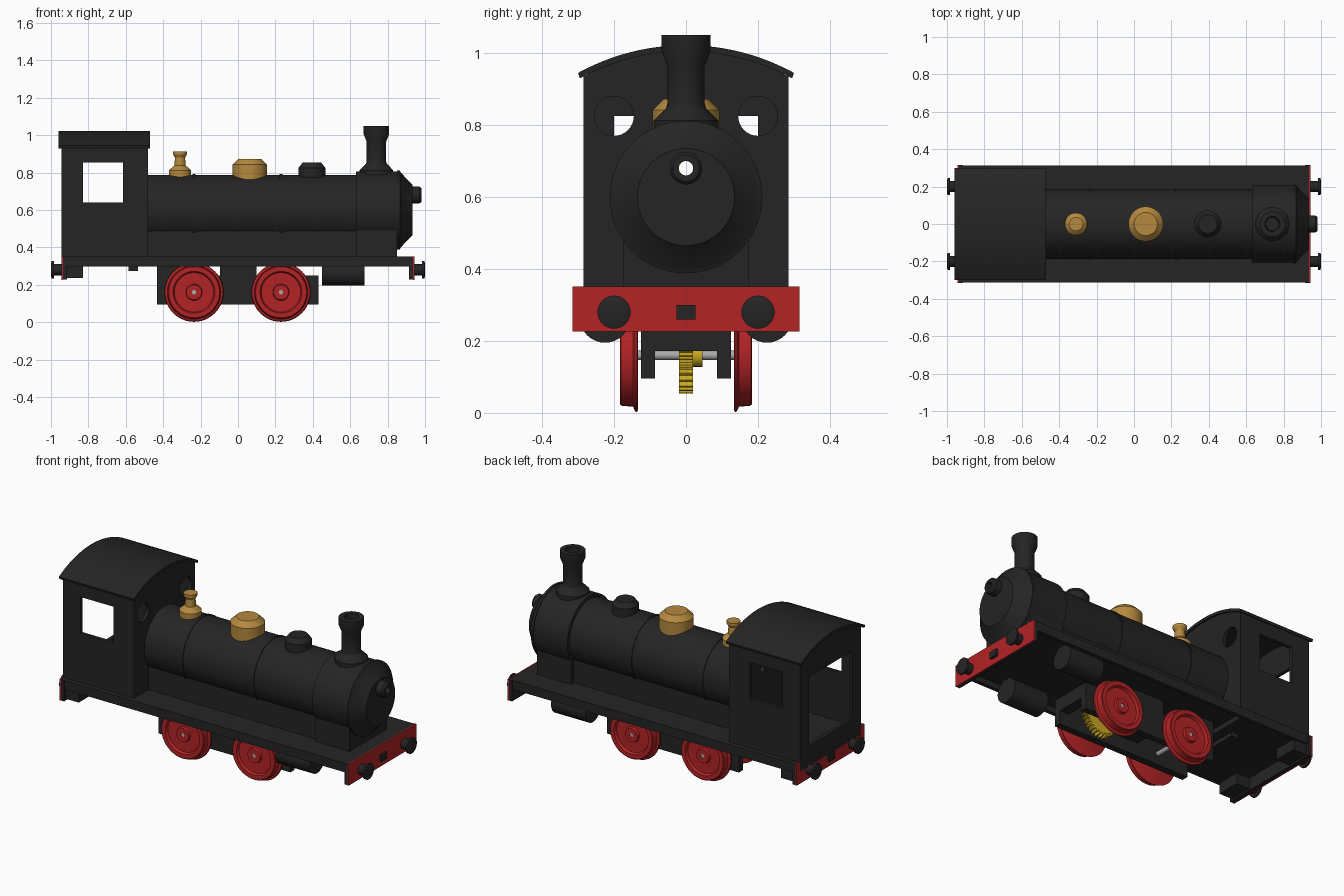
import bpy, bmesh, math
from mathutils import Vector

if "Cube" in bpy.data.objects:
    bpy.data.objects.remove(bpy.data.objects["Cube"], do_unlink=True)


def material(name, colour):
    m = bpy.data.materials.new(name)
    m.use_nodes = True
    m.diffuse_color = (*colour, 1)
    bsdf = next(n for n in m.node_tree.nodes if n.type == "BSDF_PRINCIPLED")
    bsdf.inputs["Base Color"].default_value = (*colour, 1)
    return m


BLACK = material("soft_black", (0.018, 0.018, 0.018))
RED = material("signal_red", (0.45, 0.017, 0.019))
BRASS = material("brass", (0.46, 0.25, 0.05))
YELLOW = material("gear_yellow", (0.6, 0.4, 0.015))
STEEL = material("steel_grey", (0.4, 0.4, 0.4))
parts = []


def finish(name, bm, mat):
    bmesh.ops.remove_doubles(bm, verts=bm.verts, dist=1e-5)
    bmesh.ops.recalc_face_normals(bm, faces=bm.faces)
    mesh = bpy.data.meshes.new(name)
    bm.to_mesh(mesh)
    bm.free()
    if mat:
        mesh.materials.append(mat)
    ob = bpy.data.objects.new(name, mesh)
    bpy.context.collection.objects.link(ob)
    if mat:
        parts.append(ob)
    return ob


def place(axis, a, b, h):
    """Point at (a, b) in the plane across an axis, h along it."""
    return {"x": Vector((h, a, b)), "y": Vector((a, h, b)), "z": Vector((a, b, h))}[axis]


def prism(name, outline, lo, hi, axis, mat):
    bm = bmesh.new()
    low = [bm.verts.new(place(axis, a, b, lo)) for a, b in outline]
    high = [bm.verts.new(place(axis, a, b, hi)) for a, b in outline]
    bm.faces.new(low)
    bm.faces.new(high)
    n = len(outline)
    for i in range(n):
        j = (i + 1) % n
        bm.faces.new((low[i], low[j], high[j], high[i]))
    return finish(name, bm, mat)


def box(name, x, y, z, mat=BLACK):
    return prism(name, [(x[0], y[0]), (x[1], y[0]), (x[1], y[1]), (x[0], y[1])], *z, "z", mat)


def lathe(name, profile, centre, axis, mat=BLACK, seg=48):
    """Turn (radius, height) points around an axis."""
    bm = bmesh.new()
    rings = []
    for r, h in profile:
        turn = [math.tau * i / seg for i in range(seg)]
        rings.append([bm.verts.new(place(axis, centre[0] + r * math.cos(t),
                                         centre[1] + r * math.sin(t), h)) for t in turn])
    for p, q in zip(rings, rings[1:]):
        for i in range(seg):
            j = (i + 1) % seg
            bm.faces.new((p[i], p[j], q[j], q[i]))
    return finish(name, bm, mat)


def rod(name, r, lo, hi, centre, axis, mat=BLACK, seg=32):
    return lathe(name, [(0, lo), (r, lo), (r, hi), (0, hi)], centre, axis, mat, seg)


def cut(targets, cutters):
    for ob in targets:
        for c in cutters:
            mod = ob.modifiers.new("cut", "BOOLEAN")
            mod.operation, mod.object, mod.solver = "DIFFERENCE", c, "EXACT"
        dg = bpy.context.evaluated_depsgraph_get()
        mesh = bpy.data.meshes.new_from_object(ob.evaluated_get(dg))
        ob.modifiers.clear()
        ob.data = mesh
    for c in cutters:
        bpy.data.objects.remove(c, do_unlink=True)


def arc(half, edge, rise, n=24):
    """Arched line from +half to -half, edge height at its ends."""
    radius = (half * half + rise * rise) / (2 * rise)
    sweep = math.asin(half / radius)
    return [(radius * math.sin(sweep * (1 - 2 * i / n)),
             edge + rise - radius * (1 - math.cos(sweep * (1 - 2 * i / n)))) for i in range(n + 1)]


# Cab: hollow arched shell with window openings
def cab_outline(half, floor, edge):
    return [(-half, floor), (half, floor)] + arc(half, edge, 0.073)


cab = prism("cab", cab_outline(0.285, 0.3, 0.935), -0.945, -0.48, "x", BLACK)
cutters = [
    prism("cab_inside", cab_outline(0.265, 0.351, 0.92), -0.925, -0.5, "x", None),
    box("side_windows", (-0.83, -0.615), (-0.4, 0.4), (0.64, 0.855), None),
    box("rear_opening", (-1, -0.9), (-0.2, 0.2), (0.42, 0.825), None)]
for y in (-0.2, 0.2):
    cutters.append(rod("porthole", 0.055, -0.52, -0.46, (y, 0.825), "x", None))
cut([cab], cutters)
prism("cab_roof", arc(0.3, 0.945, 0.077) + arc(0.295, 0.93, 0.075)[::-1], -0.96, -0.47, "x", BLACK)

# Boiler with bands, smokebox and coned door
R, S = 0.187, 0.207
profile = [(0, -0.49), (R, -0.49)]
for x in (-0.235, 0.23):
    profile += [(R, x - 0.007), (R + 0.004, x - 0.007), (R + 0.004, x + 0.007), (R, x + 0.007)]
profile += [(R, 0.63), (S, 0.63), (S, 0.85), (S + 0.005, 0.85), (S + 0.005, 0.865),
            (0.2, 0.87), (0.135, 0.932), (0, 0.932)]
boiler = lathe("boiler", profile, (0, 0.6), "x", BLACK, 64)
door_knob = lathe("door_knob", [(0, 0.92), (0.045, 0.92), (0.045, 0.97), (0.037, 0.98), (0, 0.98)],
                  (0, 0.68), "x")
cut([boiler, door_knob, cab], [rod("bore", 0.02, -0.6, 1.1, (0, 0.68), "x", None, 24)])
box("boiler_skirt", (-0.485, 0.635), (-0.149, 0.149), (0.34, 0.49))
box("smokebox_saddle", (0.63, 0.85), (-0.175, 0.175), (0.34, 0.49))

# Boiler fittings
lathe("chimney", [(0, 0.74), (0.09, 0.74), (0.09, 0.812), (0.055, 0.848), (0.052, 0.86),
                  (0.052, 0.965), (0.068, 1.005), (0.068, 1.05), (0.04, 1.05), (0.034, 0.9),
                  (0, 0.9)], (0.74, 0), "z")
lathe("sand_dome", [(0, 0.74), (0.072, 0.74), (0.072, 0.825), (0.05, 0.853), (0, 0.853)],
      (0.395, 0), "z")
lathe("steam_dome", [(0, 0.74), (0.093, 0.74), (0.093, 0.842), (0.062, 0.872), (0, 0.872)],
      (0.063, 0), "z", BRASS)
lathe("safety_valve", [(0, 0.74), (0.06, 0.74), (0.06, 0.812), (0.03, 0.838), (0.027, 0.88),
                       (0.037, 0.897), (0.037, 0.912), (0, 0.912)], (-0.31, 0), "z", BRASS)

# Running plate, edge strips and floor fittings
box("running_plate", (-0.94, 0.94), (-0.312, 0.312), (0.33, 0.35))
for s in (-1, 1):
    box("edge_strip", (-0.94, 0.93), sorted((s * 0.29, s * 0.312)), (0.297, 0.345))
    box("rear_step", (-0.93, -0.83), sorted((s * 0.16, s * 0.3)), (0.237, 0.335))
box("floor_bar", (-0.585, -0.535), (-0.15, 0.15), (0.275, 0.335))

# Buffer beams, red faces, buffers and couplings at both ends
for s, end in ((1, "front"), (-1, "rear")):
    box(end + "_beam", sorted((s * 0.915, s * 0.937)), (-0.315, 0.315), (0.227, 0.35))
    box(end + "_beam_face", sorted((s * 0.936, s * 0.943)), (-0.316, 0.316), (0.226, 0.351), RED)
    box(end + "_coupling", sorted((s * 0.94, s * 0.956)), (-0.026, 0.026), (0.26, 0.3))
    for y in (-0.2, 0.2):
        lathe(end + "_buffer", [(0, s * 0.93), (0.03, s * 0.93), (0.03, s * 0.985),
                                (0.046, s * 0.985), (0.046, s * 0.996), (0.035, s), (0, s)],
              (y, 0.28), "x", BLACK, 32)

# Chassis frames and cross members
for s in (-1, 1):
    side = sorted((s * 0.086, s * 0.125))
    box("frame", (-0.433, 0.43), side, (0.095, 0.25))
    box("frame_rear_post", (-0.433, -0.3), side, (0.24, 0.335))
    box("frame_middle_post", (-0.095, 0.1), side, (0.24, 0.335))
    rod("cylinder", 0.07, 0.45, 0.675, (s * 0.225, 0.265), "x")
box("front_cross_member", (0.37, 0.43), (-0.125, 0.125), (0.172, 0.25))
box("rear_cross_member", (-0.433, -0.38), (-0.125, 0.125), (0.172, 0.335))
box("motor_block", (-0.095, 0.1), (-0.09, 0.09), (0.172, 0.335))

# Flanged wheels on axles
AXLE_Z = 0.16
rim = [(0, 0.176), (0.012, 0.176), (0.012, 0.182), (0.04, 0.182), (0.044, 0.168), (0.105, 0.168),
       (0.112, 0.183), (0.136, 0.183), (0.14, 0.18), (0.143, 0.147), (0.155, 0.142),
       (0.158, 0.136), (0.15, 0.133), (0, 0.133)]
for x in (-0.235, 0.23):
    rod("axle", 0.013, -0.179, 0.179, (x, AXLE_Z), "y", STEEL, 16)
    for s in (-1, 1):
        lathe("wheel", [(r, s * y) for r, y in rim], (x, AXLE_Z), "y", RED)

# Drive gear on the front axle
TEETH = 28
teeth = []
for i in range(TEETH):
    for step, r in ((0, 0.09), (0.4, 0.09), (0.55, 0.106), (0.85, 0.106)):
        t = math.tau * (i + step) / TEETH
        teeth.append((0.23 + r * math.cos(t), AXLE_Z + r * math.sin(t)))
prism("drive_gear", teeth, -0.019, 0.019, "y", YELLOW)
rod("gear_boss", 0.032, 0.018, 0.046, (0.23, AXLE_Z), "y", YELLOW, 24)

# Smooth rounded surfaces, keep edges sharp
bpy.ops.object.select_all(action="DESELECT")
for ob in parts:
    ob.select_set(True)
bpy.context.view_layer.objects.active = parts[0]
bpy.ops.object.shade_smooth_by_angle(angle=math.radians(25))
